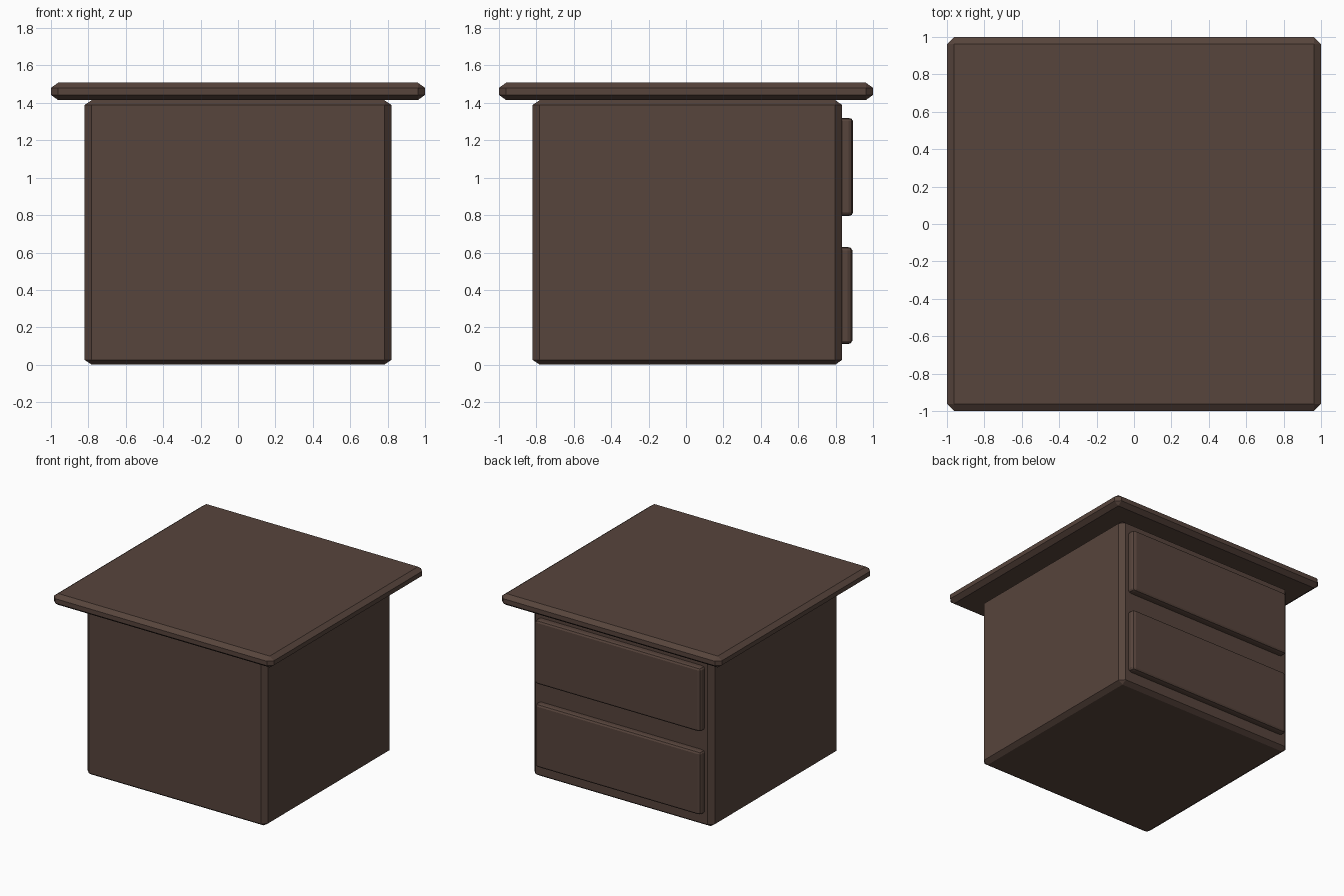
import bpy, bmesh
from mathutils import Vector

if "Cube" in bpy.data.objects:
    bpy.data.objects.remove(bpy.data.objects["Cube"])

wood = bpy.data.materials.new("dark_wood")
wood.diffuse_color = (0.095, 0.058, 0.045, 1)
wood.use_nodes = True
wood.node_tree.nodes["Principled BSDF"].inputs["Base Color"].default_value = wood.diffuse_color


def bevel_box(name, lo, hi, bevel, segments=1):
    """Box from corner lo to hi, with its own bevel width along each axis."""
    lo, hi, bevel = Vector(lo), Vector(hi), Vector(bevel)
    size, mid = hi - lo, (lo + hi) / 2
    bm = bmesh.new()
    bmesh.ops.create_cube(bm, size=1)
    # bevel in a space where every bevel width is 1, then scale to real size
    bmesh.ops.scale(bm, vec=[s / b for s, b in zip(size, bevel)], verts=bm.verts)
    bmesh.ops.bevel(bm, geom=bm.edges[:], offset=1, segments=segments,
                    profile=0.5, affect='EDGES')
    bmesh.ops.scale(bm, vec=bevel, verts=bm.verts)
    bmesh.ops.translate(bm, vec=mid, verts=bm.verts)
    mesh = bpy.data.meshes.new(name)
    bm.to_mesh(mesh)
    bm.free()
    mesh.materials.append(wood)
    obj = bpy.data.objects.new(name, mesh)
    bpy.context.collection.objects.link(obj)
    return obj


# cabinet body and overhanging top
bevel_box("cabinet_body", (-0.82, -0.82, 0.0), (0.82, 0.835, 1.415), (0.038, 0.038, 0.026))
bevel_box("table_top", (-1, -1, 1.415), (1, 1, 1.508), (0.038, 0.038, 0.028))

# two drawer fronts on the back (+y) face
for name, z0, z1, y1 in (("upper_drawer", 0.795, 1.32, 0.893),
                         ("lower_drawer", 0.11, 0.63, 0.889)):
    bevel_box(name, (-0.755, 0.78, z0), (0.755, y1, z1), (0.03, 0.025, 0.018), 2)
